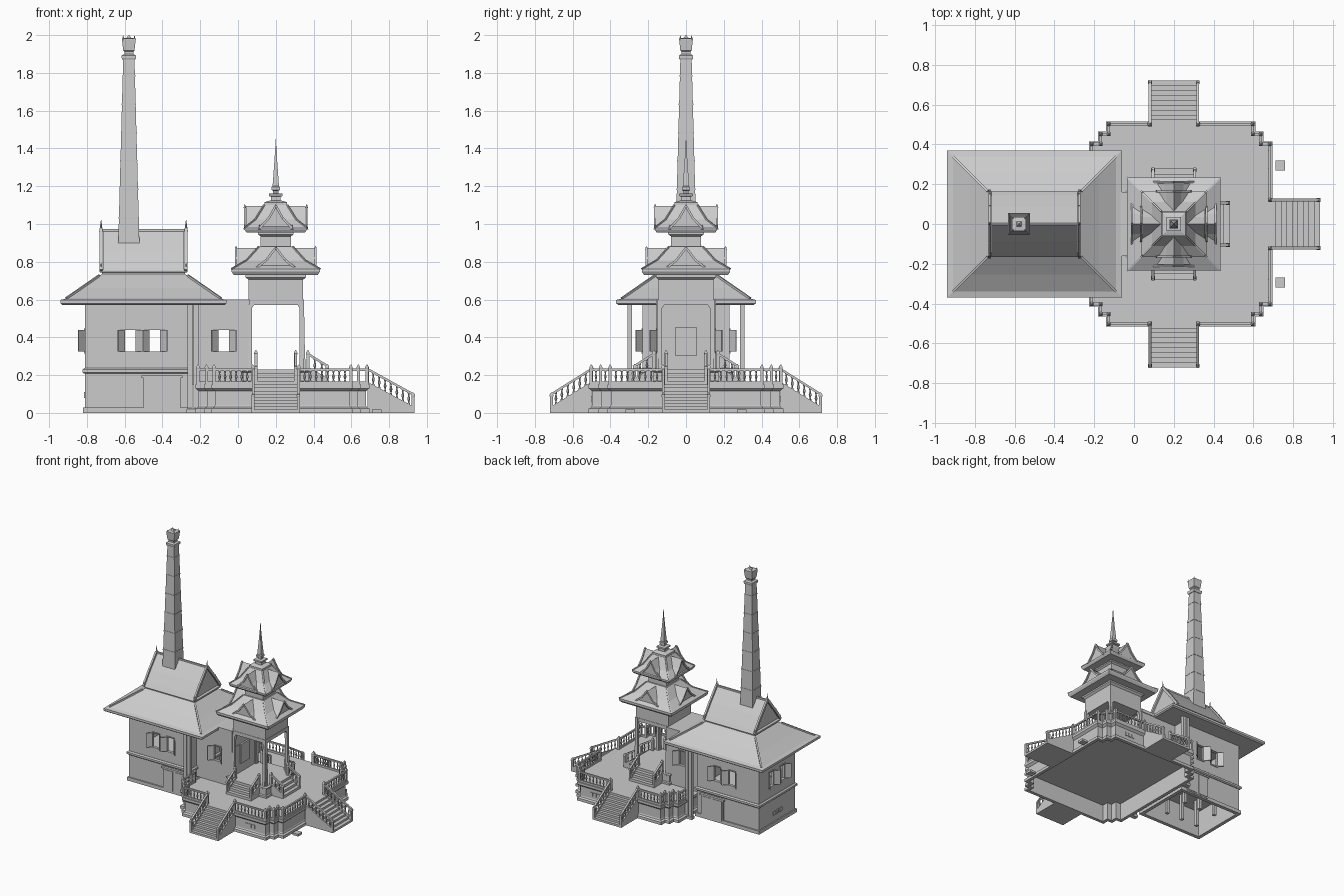
import bpy, bmesh
from math import pi, cos, sin
from mathutils import Matrix, Vector

if "Cube" in bpy.data.objects:
    bpy.data.objects.remove(bpy.data.objects["Cube"])

I = Matrix.Identity(4)
T = lambda x, y, z=0: Matrix.Translation((x, y, z))
R = lambda k: Matrix.Rotation(k * pi / 2, 4, 'Z')

def part(name, build):
    bm = bmesh.new()
    build(bm)
    bmesh.ops.recalc_face_normals(bm, faces=bm.faces[:])
    me = bpy.data.meshes.new(name)
    bm.to_mesh(me)
    bm.free()
    bpy.context.collection.objects.link(bpy.data.objects.new(name, me))

def box(bm, x0, x1, y0, y1, z0, z1, M=I):
    S = Matrix.Diagonal((x1 - x0, y1 - y0, z1 - z0, 1))
    bmesh.ops.create_cube(bm, size=1, matrix=M @ T((x0+x1)/2, (y0+y1)/2, (z0+z1)/2) @ S)

def bar(bm, p, q, w, h, M=I):
    p, q = Vector(p), Vector(q)
    d = q - p
    rot = d.to_track_quat('X', 'Z').to_matrix().to_4x4()
    bmesh.ops.create_cube(bm, size=1, matrix=M @ T(*((p+q)/2)) @ rot @ Matrix.Diagonal((d.length, w, h, 1)))

def loft(bm, rings, M=I):
    vs = [[bm.verts.new(M @ Vector(p)) for p in r] for r in rings]
    for a, b in zip(vs, vs[1:]):
        for i in range(len(a)):
            j = (i + 1) % len(a)
            bm.faces.new((a[i], a[j], b[j], b[i]))
    bm.faces.new(vs[0][::-1])
    bm.faces.new(vs[-1])

def stack(bm, prof, M=I):
    """Rectangular tiers: (half x, half y, z)."""
    loft(bm, [[(-a, -b, z), (a, -b, z), (a, b, z), (-a, b, z)] for a, b, z in prof], M)

def lathe(bm, prof, M=I, n=6):
    loft(bm, [[(r*cos(2*pi*i/n), r*sin(2*pi*i/n), z) for i in range(n)] for r, z in prof], M)

def cone(bm, p, r, h, M=I):
    lathe(bm, [(r, 0), (r*.6, h*.4), (.0008, h)], M @ T(*p), 4)

BAL = [(.006, 0), (.006, .1), (.003, .2), (.0075, .45), (.003, .75), (.006, .9), (.006, 1)]
def baluster(bm, x, y, z0, z1, M=I):
    lathe(bm, [(r, z0 + t*(z1 - z0)) for r, t in BAL], M @ T(x, y))

def post(bm, x, y, z0, z1, M=I):
    stack(bm, [(.008, .008, z0), (.008, .008, z1-.018), (.0095, .0095, z1-.015), (.0095, .0095, z1-.008), (.002, .002, z1+.006)], M @ T(x, y))

# Platform with stepped corners, hollow underneath
def outline(o, z):
    q = [(.37, .51), (.37, .46), (.41, .46), (.41, .41), (.455, .41)]
    q = [(x + o, y + o) for x, y in q]
    pts = q + [(x, -y) for x, y in q[::-1]] + [(-x, -y) for x, y in q] + [(-x, y) for x, y in q[::-1]]
    return [(.235 + x, y, z) for x, y in pts]

part("platform", lambda bm: loft(bm, [outline(o, z) for o, z in [(-.02, .135), (-.02, 0),
    (.005, 0), (.005, .022), (-.008, .03), (-.012, .04), (-.012, .115), (-.004, .122), (.005, .13), (.005, .15)]]))

def platform_rail(bm):
    pts = [Vector(p) for p in outline(-.008, 0)]
    for a, b in zip(pts, pts[1:] + pts[:1]):
        d = (b - a).normalized()
        L = (b - a).length
        runs = [(0, L)]
        if L > .3:      # leave gaps for stairs and the building
            west = abs(d.y) > .5 and a.x < 0
            c = d.dot(Vector((.2, 0, 0)) - a)
            g = .25 if west else .122
            runs = [(0, c - g), (c + g, L)]
        for s, e in runs:
            p, q = a + d*s, a + d*e
            for z, h in ((.229, .012), (.158, .014)):
                bar(bm, p + Vector((0, 0, z)), q + Vector((0, 0, z)), .013, h)
            for r in (p, q):
                post(bm, r.x, r.y, .15, .25)
            n = max(1, round((e - s) / .031))
            for i in range(1, n):
                r = p + (q - p) * i / n
                baluster(bm, r.x, r.y, .163, .225)
part("platform_balustrade", platform_rail)

# Stairs on three sides: u runs outward, v across
def stair(bm, M, s, e, z0, z1, hw, n, rail):
    d, h = (e - s) / n, (z1 - z0) / n
    for i in range(n):
        box(bm, e-(i+1)*d, e-i*d, -hw, hw, z0, z0+(i+1)*h, M)
    for v in (-hw, hw):
        side = [(s, z0), (e, z0), (e, z0+.03), (s, z1+.015)]
        loft(bm, [[(u, v+w, z) for u, z in side] for w in (-.007, .007)], M)
        bar(bm, (s, v, z1+rail), (e, v, z0+rail+.012), .014, .012, M)
        post(bm, e-.008, v, z0, z0+rail+.02, M)
        post(bm, s, v, z1, z1+rail+.015, M)
        m = max(3, round((e - s) / .032))
        for i in range(1, m):
            t = i / m
            baluster(bm, s+t*(e-s), v, z1+.012+t*(z0-z1+.015), z1+rail+t*(z0-z1+.012), M)

for k, side in ((-1, "front"), (0, "right"), (1, "back")):
    M = T(.2, 0) @ R(k)
    s, e = (.485, .735) if k == 0 else (.5, .72)
    part(side + "_outer_stair", lambda bm: stair(bm, M, s, e, 0, .15, .12, 9, .082))
    part(side + "_inner_stair", lambda bm: stair(bm, M, .17, .28, .15, .23, .105, 4, .082))
part("ground_slabs", lambda bm: [box(bm, .71, .76, y-.025, y+.025, 0, .018) for y in (-.295, .295)])

# Walls with window openings and half-open shutters
def wall(bm, M, hu, z0, z1, wins, t=.018, zo=(.325, .44), w=.06):
    u = -hu
    for c in sorted(wins):
        box(bm, u, c-w/2, 0, t, z0, z1, M)
        box(bm, c-w/2, c+w/2, 0, t, z0, zo[0], M)
        box(bm, c-w/2, c+w/2, 0, t, zo[1], z1, M)
        u = c + w/2
    box(bm, u, hu, 0, t, z0, z1, M)

def shutters(bm, M, wins, zm=.3825):
    for c in wins:
        box(bm, c-.035, c+.035, -.005, .01, .315, .325, M)
        box(bm, c-.035, c+.035, -.005, .01, .44, .448, M)
        for s in (-1, 1):
            bar(bm, (c+s*.03, -.002, zm), (c+s*.065, -.036, zm), .005, .115, M)

C, K = T(-.535, 0), T(-.105, 0)
house = [(C @ T(0, -.23), .275, [-.035, .095]), (C @ R(2) @ T(0, -.23), .275, [.035, -.095]),
         (C @ R(-1) @ T(0, -.275), .23, [-.07, .07]), (C @ R(1) @ T(0, -.275), .23, [])]
hall = [(K @ T(0, -.155), .16, [.03]), (K @ R(2) @ T(0, -.155), .16, [-.03])]
part("house_walls", lambda bm: [wall(bm, M, h, 0, .58, w) for M, h, w in house])
part("house_plinth", lambda bm: [box(bm, -h-.01, h+.01, -.01, .01, 0, .028, M) for M, h, w in house])
part("house_floor_ledge", lambda bm: stack(bm, [(.28, .235, .208), (.288, .243, .215), (.288, .243, .23), (.278, .233, .238)], C))
part("hall_walls", lambda bm: [wall(bm, M, h, .15, .58, w) for M, h, w in hall])
part("shutters", lambda bm: [shutters(bm, M, w) for M, h, w in house + hall])
part("hall_roof", lambda bm: box(bm, -.27, .06, -.16, .16, .575, .6))

def hall_end(bm):
    box(bm, .035, .053, -.155, .155, .15, .58)
    box(bm, .05, .058, -.125, .125, .23, .455)
    box(bm, .055, .066, -.055, .055, .3, .455)
part("hall_end_and_furnace_door", hall_end)

def doors(bm):
    for s in (-1, 1):
        y = s * .235
        box(bm, -.5, -.305, y-.008, y+.008, .01, .195)
        for x in (-.45, -.355):
            box(bm, x-.04, x+.04, y-.012, y+.012, .02, .18)
        box(bm, -.51, -.295, y-.014, y+.014, .185, .197)
part("lower_doors", doors)

def vents(bm):
    for i in range(3):
        box(bm, -.816, -.8, -.06+i*.04, -.03+i*.04, .08, .11)
        for s in (-1, 1):
            box(bm, .42+i*.03, .44+i*.03, s*.5-.004, s*.5+.004, .06, .09)
part("vents", vents)

def columns(bm):
    for s in (-1, 1):
        for x in (-.255, -.222):
            stack(bm, [(.017, .017, 0), (.017, .017, .02), (.013, .013, .025), (.013, .013, .58)], T(x, s*.298))
        for x in (-.68, -.54, -.4):
            box(bm, x-.012, x+.012, s*.1-.012, s*.1+.012, 0, .21)
part("porch_and_floor_columns", columns)

# House roof: hipped skirt, neck, and concave gable above
RC = T(-.5, 0)
part("house_hip_roof", lambda bm: stack(bm, [(.43, .36, .572), (.44, .37, .58), (.44, .37, .598), (.41, .34, .605),
    (.325, .253, .66), (.235, .165, .725), (.22, .15, .735), (.22, .15, .742), (.232, .16, .745), (.232, .16, .757), (.2, .13, .765)], RC))
part("house_hip_ridges", lambda bm: [bar(bm, (sx*.41, sy*.34, .606), (sx*.235, sy*.165, .727), .012, .01, RC)
    for sx in (-1, 1) for sy in (-1, 1)])
SLOPE = [(.165, .755), (.145, .785), (.085, .865), (0, .968)]
def gable(bm):
    prof = SLOPE + [(-y, z) for y, z in SLOPE[-2::-1]]
    loft(bm, [[(x, y, z) for y, z in prof] for x in (-.215, .215)], RC)
    for x in (-.225, .225):
        for s in (-1, 1):
            for (a, b), (c, d) in zip(SLOPE, SLOPE[1:]):
                bar(bm, (x, s*a, b), (x, s*c, d+.004), .014, .02, RC)
            cone(bm, (x, s*.162, .757), .009, .035, RC)
        cone(bm, (x, 0, .96), .01, .062, RC)
    box(bm, -.225, .225, -.006, .006, .96, .973, RC)
part("house_gable_roof", gable)

# Chimney with bands and crown
def chimney(bm):
    M = T(-.578, 0)
    stack(bm, [(.064, .064, .88), (.06, .06, .89), (.056, .056, .9), (.03, .03, 1.87)], M)
    for i in range(6):
        z = 1.03 + i*.15
        h = .058 - .026*(z - .9)/.97
        stack(bm, [(h, h, z), (h, h, z+.008)], M)
    stack(bm, [(.034, .034, 1.87), (.038, .038, 1.88), (.038, .038, 1.892), (.024, .024, 1.9), (.024, .024, 1.912),
               (.03, .03, 1.918), (.036, .036, 1.975), (.036, .036, 1.982), (.012, .012, 1.986), (.002, .002, 2)], M)
    for sx in (-1, 1):
        for sy in (-1, 1):
            cone(bm, (sx*.03, sy*.03, 1.975), .007, .022, M)
part("chimney", chimney)

# Pavilion: plinth, arched sides, two cross-gabled tiers and spire
P = T(.2, 0)
part("pavilion_plinth", lambda bm: stack(bm, [(.18, .18, .15), (.18, .18, .165), (.172, .172, .17), (.172, .172, .215), (.18, .18, .22), (.18, .18, .23)], P))
def arches(bm):
    half = [(.15, .6), (.15, .57), (.152, .4), (.158, .23), (.134, .23), (.13, .5), (.126, .555), (.115, .572)]
    pts = half + [(-v, z) for v, z in half[::-1]]
    for k in range(4):
        loft(bm, [[(u, v, z) for v, z in pts] for u in (.126, .148)], P @ R(k))
part("pavilion_arches", arches)
part("pavilion_upper_body", lambda bm: stack(bm, [(.148, .148, .575), (.145, .145, .6), (.145, .145, .705), (.16, .16, .718), (.16, .16, .73), (.17, .17, .738)], P))

def tier(bm, skirt, w, u, zr, ui):
    stack(bm, [(h, h, z) for h, z in skirt], P)
    e, z0 = skirt[1]
    for k in range(4):
        M = P @ R(k)
        loft(bm, [[(x, -w, z0+.008), (x, w, z0+.008), (x, w*.45, z0+(zr-z0)*.5), (x, 0, zr), (x, -w*.45, z0+(zr-z0)*.5)]
                  for x in (u-.006, ui)], M)
        for s in (-1, 1):
            bar(bm, (u, s*(w+.006), z0+.008), (u, s*w*.45, z0+(zr-z0)*.5), .01, .012, M)
            bar(bm, (u, s*w*.45, z0+(zr-z0)*.5), (u, 0, zr+.002), .01, .012, M)
            cone(bm, (u, s*(w+.006), z0+.002), .008, .024, M)
        cone(bm, (u, 0, zr-.008), .007, .02, M)
        cone(bm, (e-.008, e-.008, z0), .008, .024, M)
        for (h1, z1), (h2, z2) in zip(skirt[2:], skirt[3:]):
            bar(bm, (h1, h1, z1), (h2, h2, z2), .009, .008, M)
part("pavilion_lower_roof", lambda bm: tier(bm, [(.222, .73), (.234, .748), (.234, .762), (.155, .808), (.09, .88)], .11, .21, .872, .08))
part("pavilion_neck", lambda bm: stack(bm, [(.08, .08, .87), (.08, .08, .935), (.094, .094, .945), (.094, .094, .955), (.105, .105, .965)], P))
part("pavilion_upper_roof", lambda bm: tier(bm, [(.155, .955), (.165, .97), (.165, .98), (.11, 1.023), (.062, 1.1)], .08, .164, 1.094, .055))
part("pavilion_spire", lambda bm: stack(bm, [(h, h, z) for h, z in [(.06, 1.09), (.06, 1.115), (.045, 1.12), (.026, 1.125), (.026, 1.145),
    (.036, 1.148), (.036, 1.16), (.014, 1.163), (.014, 1.175), (.022, 1.18), (.022, 1.195), (.017, 1.2), (.009, 1.31), (.003, 1.4), (.001, 1.45)]], P))
